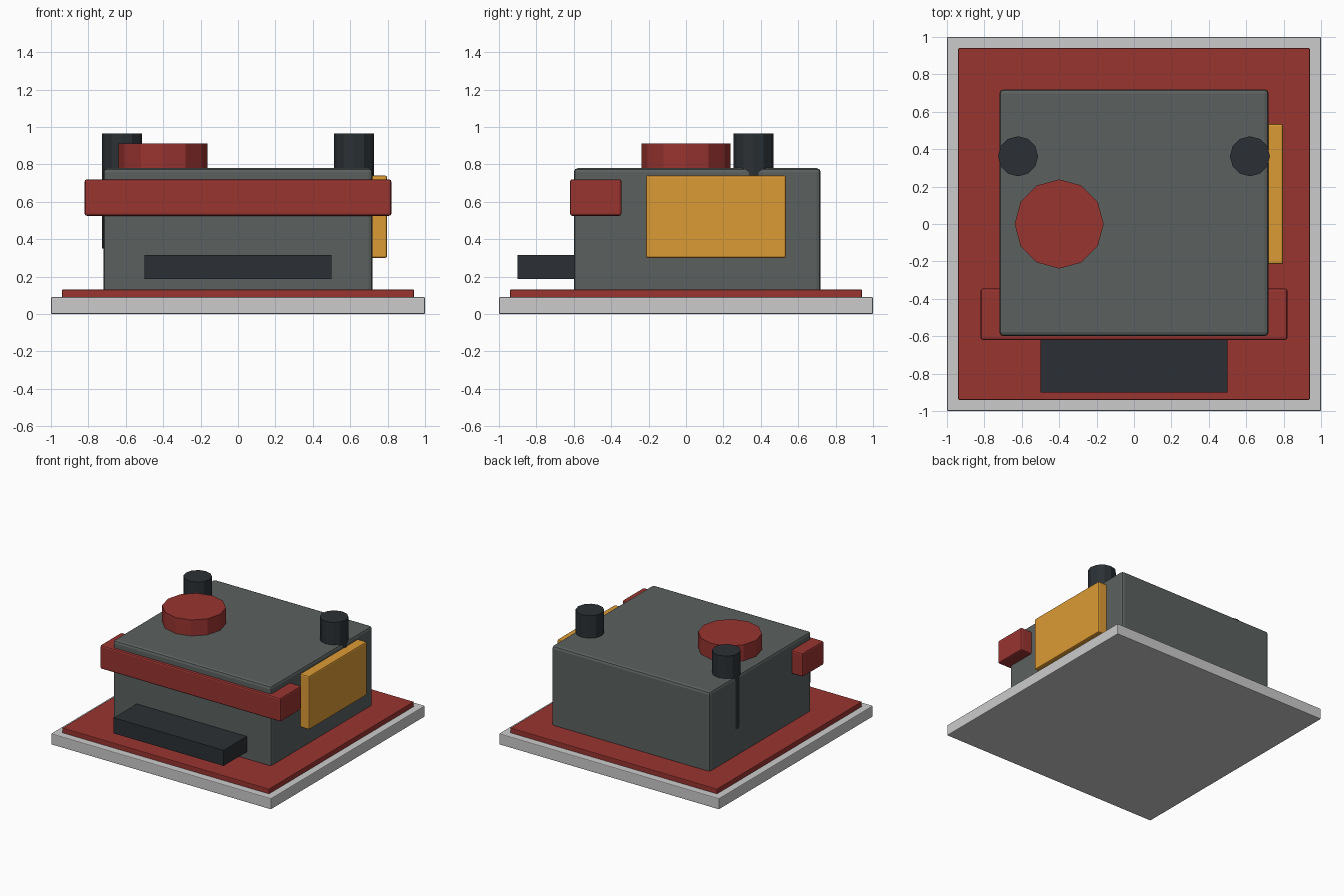
import bpy

if "Cube" in bpy.data.objects:
    bpy.data.objects.remove(bpy.data.objects["Cube"])


def material(name, color):
    mat = bpy.data.materials.new(name)
    mat.diffuse_color = (*color, 1)
    mat.use_nodes = True
    mat.node_tree.nodes["Principled BSDF"].inputs["Base Color"].default_value = mat.diffuse_color
    return mat


RED = material("red_paint", (0.32, 0.035, 0.03))
DARK = material("dark_rubber", (0.024, 0.03, 0.035))
STEEL = material("steel_green_grey", (0.105, 0.12, 0.117))
AMBER = material("amber_panel", (0.72, 0.33, 0.035))


def box(name, x, y, z, mat=None, bevel=0.0):
    """Box from (min, max) ranges, with optional softened edges."""
    centre = [(a + b) / 2 for a, b in (x, y, z)]
    bpy.ops.mesh.primitive_cube_add(size=1, location=centre)
    ob = bpy.context.object
    ob.name = name
    ob.scale = [b - a for a, b in (x, y, z)]
    bpy.ops.object.transform_apply(location=False, rotation=False, scale=True)
    if bevel:
        mod = ob.modifiers.new("soft_edges", "BEVEL")
        mod.width = bevel
        mod.segments = 2
    if mat:
        ob.data.materials.append(mat)
    return ob


def drum(name, x, y, radius, z, mat):
    """Upright twelve-sided cylinder."""
    bpy.ops.mesh.primitive_cylinder_add(
        vertices=12, radius=radius, depth=z[1] - z[0],
        location=(x, y, (z[0] + z[1]) / 2))
    ob = bpy.context.object
    ob.name = name
    ob.data.materials.append(mat)
    return ob


# Ground slab and coloured floor plate
box("base_slab", (-1, 1), (-1, 1), (0, 0.09), bevel=0.006)
box("floor_plate", (-0.94, 0.94), (-0.94, 0.94), (0.085, 0.13), RED, 0.004)

# Main housing
box("main_body", (-0.72, 0.72), (-0.6, 0.72), (0.11, 0.78), STEEL, 0.022)

# Front band, entry step and side panel
box("front_band", (-0.82, 0.82), (-0.62, -0.345), (0.525, 0.72), RED, 0.012)
box("front_step", (-0.5, 0.5), (-0.9, -0.58), (0.187, 0.315), DARK)
box("side_panel", (0.7, 0.797), (-0.215, 0.535), (0.3, 0.74), AMBER, 0.01)

# Roof cap and the pair of rear posts
drum("roof_cap", -0.4, 0.0, 0.238, (0.76, 0.912), RED)
for side, label in ((-1, "left"), (1, "right")):
    drum(f"{label}_post", side * 0.62, 0.362, 0.107, (0.35, 0.965), DARK)
